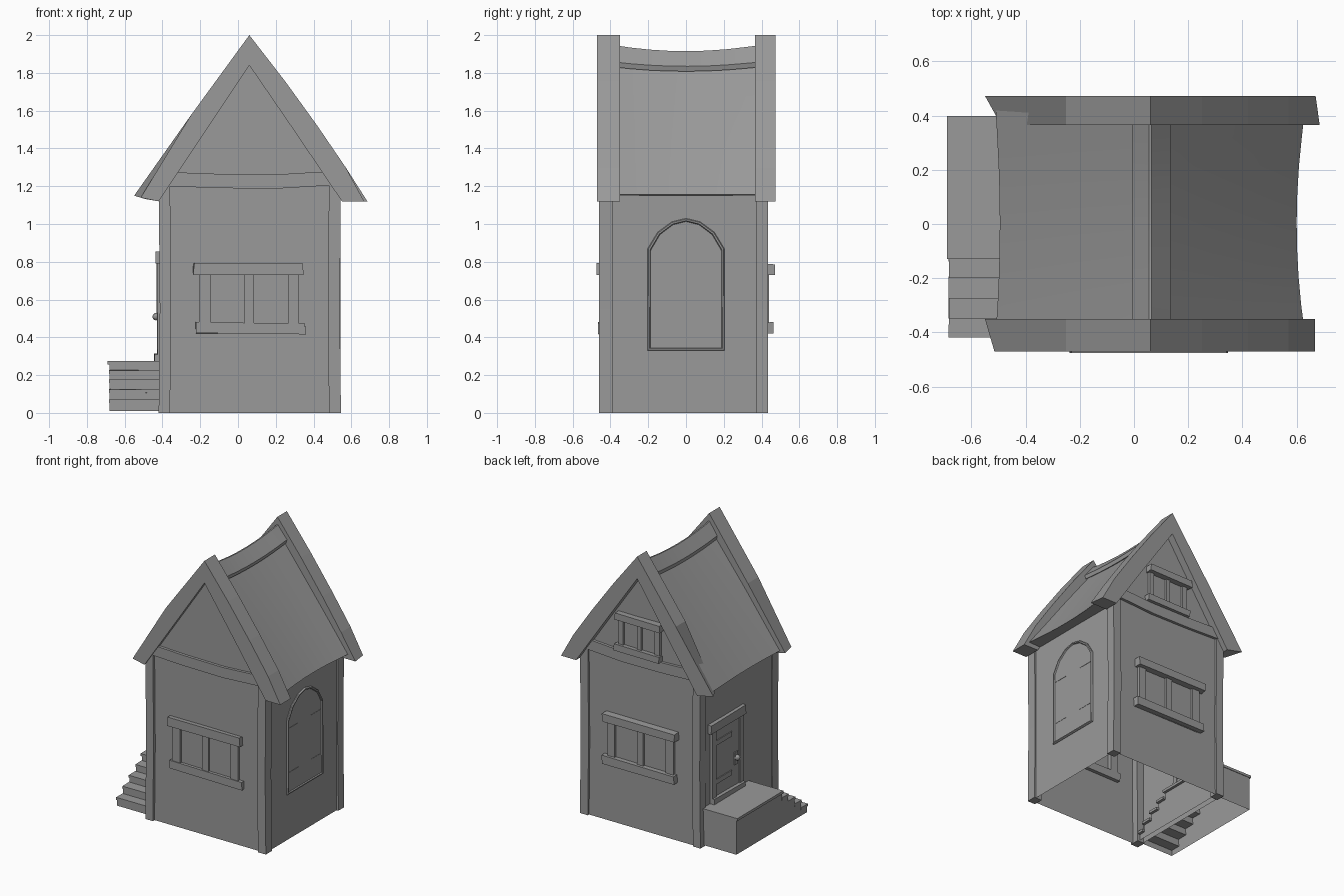
import bpy, bmesh, math, random

if "Cube" in bpy.data.objects:
    bpy.data.objects.remove(bpy.data.objects["Cube"])
random.seed(4)
grey = bpy.data.materials.new("dark_grey")
grey.diffuse_color = (0.32, 0.32, 0.32, 1)
grey.use_nodes = True
grey.node_tree.nodes["Principled BSDF"].inputs["Base Color"].default_value = grey.diffuse_color


def loft(name, rings, open_bottom=False):
    """Skin a list of equal closed rings and cap both ends."""
    bm = bmesh.new()
    rows = [[bm.verts.new(p) for p in r] for r in rings]
    n = len(rows[0])
    for a, b in zip(rows, rows[1:]):
        for i in range(n):
            j = (i + 1) % n
            bm.faces.new((a[i], a[j], b[j], b[i]))
    bm.faces.new(rows[0])
    bm.faces.new(rows[-1])
    bmesh.ops.recalc_face_normals(bm, faces=bm.faces)
    if open_bottom:
        low = [f for f in bm.faces if all(v.co.z < 0.011 for v in f.verts)]
        bmesh.ops.delete(bm, geom=low, context='FACES')
    me = bpy.data.meshes.new(name)
    bm.to_mesh(me)
    bm.free()
    me.materials.append(grey)
    ob = bpy.data.objects.new(name, me)
    bpy.context.collection.objects.link(ob)
    return ob


def box(name, x, y, z, wob=0.0):
    """Box from ranges, with slightly hand-hewn corners."""
    def w():
        return random.uniform(-wob, wob)
    rings = []
    for xx in x:
        rings.append([(xx + w(), yy, zz + w())
                      for yy, zz in ((y[0], z[0]), (y[1], z[0]), (y[1], z[1]), (y[0], z[1]))])
    return loft(name, rings)


# House shell, open underneath
house = [(-0.41, 0), (0.53, 0), (0.53, 1.2), (0.06, 1.87), (-0.41, 1.2)]
loft("walls", [[(x, y, z) for x, z in house] for y in (-0.44, 0.42)], open_bottom=True)

# Corner posts
for i, x in enumerate(((-0.42, -0.36), (0.482, 0.545))):
    for j, y in enumerate(((-0.46, -0.39), (0.37, 0.435))):
        lean = (0.006 if i == 0 else -0.006)
        loft(f"corner_post_{i}{j}", [
            [(px + d, py, z) for px, py in ((x[0], y[0]), (x[1], y[0]), (x[1], y[1]), (x[0], y[1]))]
            for z, d in ((0, 0), (0.55, lean), (1.25, 0))])

# Gable boards at both ends, tips cut a little askew
chevron = [(-0.25, 1.575), (0.06, 2.0), (0.25, 1.755), (0.42, 1.52),
           (0.57, 1.30), (0.68, 1.12), (0.55, 1.12), (0.30, 1.49), (0.06, 1.84), (-0.42, 1.12)]


def gable_boards(name, ends):
    loft(name, [[(tip, y, 1.15 - (tip + .55) * .3)] +
                [(x + (0 if x < .6 else right), y, z) for x, z in chevron]
                for y, tip, right in ends])


gable_boards("front_gable_boards", ((-0.47, -0.515, -.012), (-0.35, -0.55, -.012)))
gable_boards("back_gable_boards", ((0.365, -0.49, .005), (0.473, -0.55, -.01)))

# Sagging roof slopes and ridge cap
rings, cap = [], []
for i in range(9):
    y = -0.40 + 0.82 * i / 8
    s = max(0.0, 1 - (y / 0.4) ** 2)
    d, c = 0.025 * s, 0.035 * s
    rings.append([(-0.51 + 0.015 * s, y, 1.155), (-0.23, y, 1.535 - d), (0.06, y, 1.91 - d),
                  (0.33, y, 1.555 - d), (0.63 - 0.03 * s, y, 1.155), (0.54 - 0.03 * s, y, 1.15),
                  (0.06, y, 1.80 - d), (-0.43, y, 1.15)])
    cap.append([(-0.005, y, 1.86 - d), (0.055, y, 1.95 - c), (0.065, y, 1.95 - c),
                (0.137, y, 1.86 - d), (0.13, y, 1.833 - d), (0.06, y, 1.88 - d), (0.0, y, 1.833 - d)])
for ob in (loft("roof_slopes", rings), loft("ridge_cap", cap)):
    bpy.context.view_layer.objects.active = ob
    ob.select_set(True)
    bpy.ops.object.shade_smooth_by_angle(angle=math.radians(25))
    ob.select_set(False)


# Wooden details on the front and back walls
def side(s, inner, outer):
    """Depth range measured outward from the front (-1) or back (+1) wall."""
    wall = -0.44 if s < 0 else 0.42
    return tuple(sorted((wall + s * outer, wall - s * inner)))


def window(name, s, cx, w, z0, z1, beam, depth=0.04):
    box(name + "_lintel", (cx - w, cx + w), side(s, .03, depth), (z1 - beam, z1), 0.005)
    box(name + "_sill", (cx - w + .01, cx + w + .01), side(s, .03, depth - .008), (z0, z0 + beam), 0.005)
    box(name + "_pane", (cx - w + .03, cx + w - .03), side(s, 0, .004), (z0, z1 - .01))
    for i, (a, b) in enumerate(((-.9, -.68), (-.07, .1), (.72, .92))):
        box(f"{name}_upright_{i}", (cx + a * w, cx + b * w), side(s, .03, .02), (z0 + .02, z1 - .02))


for s, label in ((-1, "front"), (1, "back")):
    window(label + "_window", s, 0.055, 0.29, 0.42, 0.79, 0.057, 0.035 if s < 0 else 0.05)
    yr = side(s, .02, .02)
    loft(label + "_gable_beam", [[(x, yr[0], z - .075), (x, yr[1], z - .075), (x, yr[1], z), (x, yr[0], z)]
                                 for x, z in ((-.37, 1.275), (-.1, 1.265), (.2, 1.262), (.5, 1.28))])
window("attic_window", 1, 0.065, 0.18, 1.265, 1.54, 0.045, 0.05)


# Arched shutters on the right wall
def arch(x, g):
    top = [(0.203, .87), (.15, .957), (.075, 1.012), (0, 1.03), (-.075, 1.012), (-.15, .957), (-.203, .87)]
    base = [(-.205, .33), (.205, .33)]
    return [(x, py * (1 - g * 5), .66 + (pz - .66) * (1 - g * 2.8)) for py, pz in top + base]


loft("arched_shutters", [arch(.51, 0), arch(.537, 0), arch(.543, .004), arch(.543, .012), arch(.535, .016)])
for z in (0.48, 0.80):
    for y in ((-.185, -.07), (.07, .185)):
        box("shutter_hinge", (.525, .537), y, (z, z + .006))

# Door on the left wall
box("door_panel", (-.42, -.39), (-.03, .29), (.27, .80))
box("door_lintel", (-.438, -.38), (-.065, .335), (.79, .855), 0.004)
box("door_threshold", (-.44, -.38), (-.05, .31), (.27, .31), 0.004)
for i, y in enumerate(((-.05, -.005), (.265, .31))):
    box(f"door_jamb_{i}", (-.43, -.38), y, (.27, .80), 0.003)
for z in (.40, .68):
    box("door_strap", (-.426, -.40), (.08, .27), (z, z + .035))
box("door_lock", (-.428, -.40), (.015, .05), (.46, .55))
bpy.ops.mesh.primitive_uv_sphere_add(segments=10, ring_count=6, radius=.02, location=(-.434, .032, .51))
bpy.context.object.name = "door_knob"
bpy.context.object.data.materials.append(grey)

# Porch and steps, hollow underneath
edges = [-.415, -.345, -.272, -.197, -.127, .395]
tops = [.07, .125, .175, .225, .275]
prof = [(edges[0], .01)]
for i, t in enumerate(tops):
    prof += [(edges[i], t - .008), (edges[i + 1], t - .008)]
prof.append((.395, .01))
loft("porch_steps", [[(x, y, z) for y, z in prof] for x in (-.68, -.38)], open_bottom=True)
for i, t in enumerate(tops):
    left = -.69 if i == 4 else -.683
    box(f"tread_{i}", (left, -.36), (edges[i] - .003, edges[i + 1] + .004), (t - .018, t), 0.001)
